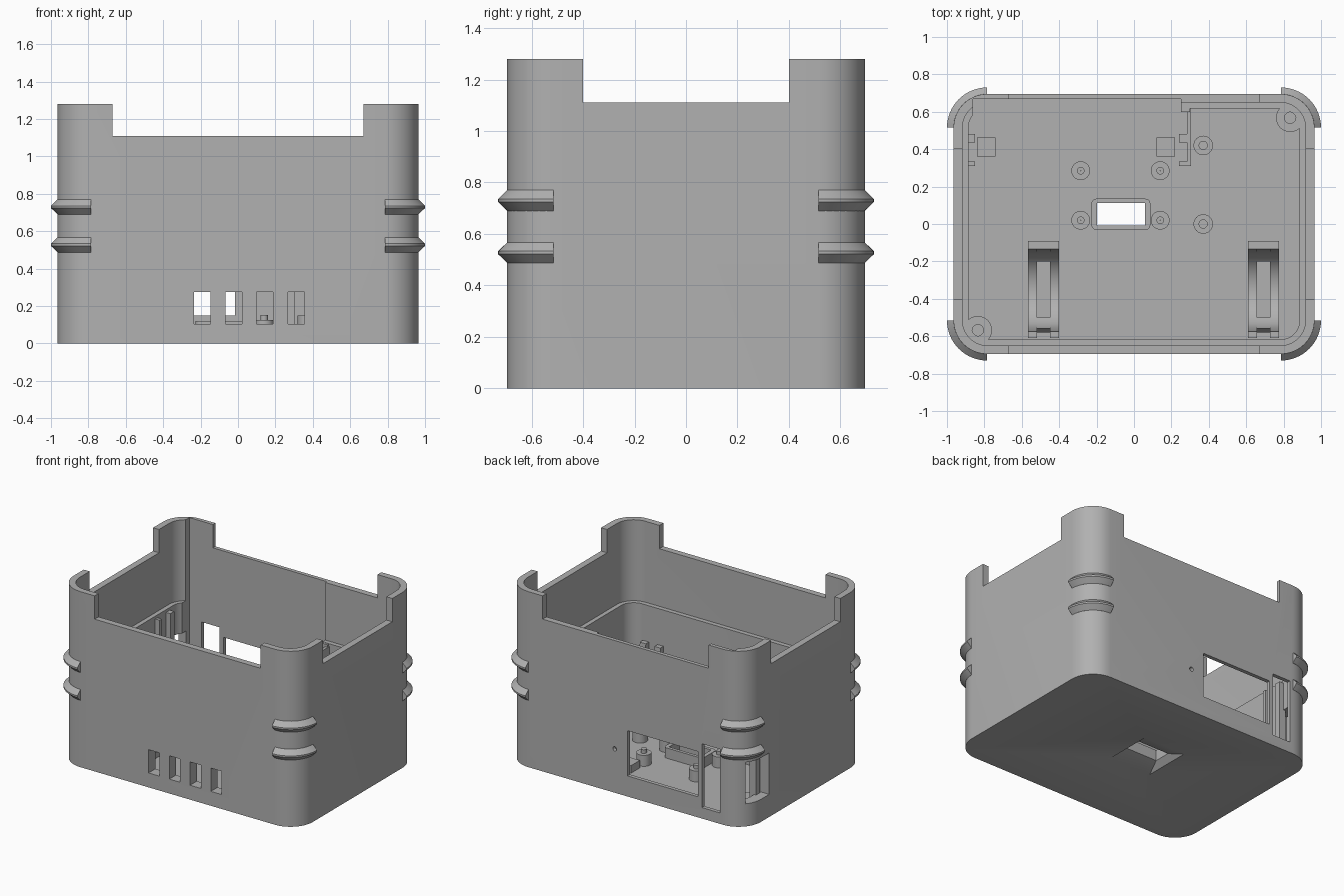
import bpy, bmesh
from math import sin, cos, pi, sqrt

cube = bpy.data.objects.get("Cube")
if cube:
    bpy.data.objects.remove(cube, do_unlink=True)

grey = bpy.data.materials.new("plain grey")
grey.use_nodes = True
COLOUR = (0.44, 0.44, 0.44, 1)
grey.diffuse_color = COLOUR
grey.node_tree.nodes["Principled BSDF"].inputs["Base Color"].default_value = COLOUR

FLOOR, LEDGE, RIM, TOP = 0.045, 0.69, 1.11, 1.28
CX, CY, R = 0.785, 0.515, 0.18      # corner arc centre and radius


def loft(name, rings, closed=False):
    """Skin equal-length rings of points; cap the ends unless closed."""
    bm = bmesh.new()
    vs = [[bm.verts.new(p) for p in ring] for ring in rings]
    n = len(vs[0])
    pairs = list(zip(vs, vs[1:])) + ([(vs[-1], vs[0])] if closed else [])
    for a, b in pairs:
        for i in range(n):
            j = (i + 1) % n
            bm.faces.new((a[i], a[j], b[j], b[i]))
    if not closed:
        bm.faces.new(vs[0][::-1])
        bm.faces.new(vs[-1])
    bmesh.ops.recalc_face_normals(bm, faces=bm.faces)
    me = bpy.data.meshes.new(name)
    bm.to_mesh(me)
    bm.free()
    me.materials.append(grey)
    ob = bpy.data.objects.new(name, me)
    bpy.context.collection.objects.link(ob)
    return ob


def rect(x0, x1, y0, y1, z):
    return [(x0, y0, z), (x1, y0, z), (x1, y1, z), (x0, y1, z)]


def box(name, x0, x1, y0, y1, z0, z1):
    return loft(name, [rect(x0, x1, y0, y1, z0), rect(x0, x1, y0, y1, z1)])


def rounded(name, hx, hy, r, z0, z1, cx=0, cy=0, steps=10):
    """Upright prism with rounded corners."""
    def ring(z):
        pts = []
        for q, (sx, sy) in enumerate([(1, 1), (-1, 1), (-1, -1), (1, -1)]):
            for k in range(steps + 1):
                a = (q + k / steps) * pi / 2
                pts.append((cx + sx * (hx - r) + r * cos(a),
                            cy + sy * (hy - r) + r * sin(a), z))
        return pts
    return loft(name, [ring(z0), ring(z1)])


def turn(name, profile, x, y, start=0, sweep=2 * pi, steps=32):
    """Sweep an (r, z) profile about an upright axis."""
    full = sweep > 6
    count = steps if full else steps + 1
    rings = []
    for k in range(count):
        a = start + sweep * k / steps
        rings.append([(x + r * cos(a), y + r * sin(a), z) for r, z in profile])
    return loft(name, rings, full)


def tube(name, x, y, r, hole, z0, z1):
    return turn(name, [(hole, z0), (r, z0), (r, z1), (hole, z1)], x, y)


def cut(target, cutter):
    mod = target.modifiers.new("cut", "BOOLEAN")
    mod.operation, mod.solver, mod.object = "DIFFERENCE", "EXACT", cutter
    bpy.context.view_layer.objects.active = target
    bpy.ops.object.modifier_apply(modifier=mod.name)
    bpy.data.objects.remove(cutter, do_unlink=True)


# Shell: hollow rounded box with an inner ledge
shell = rounded("shell", CX + R, CY + R, R, 0, TOP)
cut(shell, rounded("c", 0.917, 0.65, 0.134, LEDGE, TOP + 0.2))
cut(shell, rounded("c", 0.885, 0.617, 0.1, FLOOR, LEDGE + 0.1))
# Thinned stretch of back wall
cut(shell, box("c", -0.86, 0.25, 0.45, 0.667, FLOOR, TOP + 0.2))
# Lowered rims between the corner towers
cut(shell, box("c", -0.67, 0.67, -1, 1, RIM, TOP + 0.2))
cut(shell, box("c", -1.2, 1.2, -0.4, 0.4, RIM, TOP + 0.2))
# Four front slots
for i in range(4):
    x = -0.235 + 0.1675 * i
    cut(shell, box("c", x, x + 0.088, -0.8, -0.5, 0.105, 0.275))
# Back window, back slot, side slot, small round hole
cut(shell, box("c", -0.585, -0.015, 0.55, 0.8, 0.15, 0.48))
cut(shell, box("c", -0.76, -0.615, 0.55, 0.8, 0.08, 0.545))
cut(shell, box("c", -1.1, -0.8, 0.42, 0.63, 0.165, 0.467))
hole = [[(0.088 + 0.016 * cos(k * pi / 8), y, 0.32 + 0.016 * sin(k * pi / 8))
         for k in range(16)] for y in (0.55, 0.8)]
cut(shell, loft("c", hole))
# Floor opening, flared underneath, with a raised rim inside
HX, HY = -0.07, 0.052


def flare(hx, hy, z):
    return rect(HX - hx, HX + hx, HY - hy, HY + hy, z)


cut(shell, loft("c", [flare(0.17, 0.18, -0.002), flare(0.128, 0.06, 0.041)]))
cut(shell, loft("c", [flare(0.128, 0.06, 0.03), flare(0.128, 0.06, 0.2)]))
floor_rim = rounded("floor_opening_rim", 0.157, 0.083, 0.025, 0.041, 0.12, HX, HY)
cut(floor_rim, loft("c", [flare(0.128, 0.06, 0), flare(0.128, 0.06, 0.2)]))

# Pairs of ribs wrapped round each corner
for q, (sx, sy) in enumerate([(1, 1), (-1, 1), (-1, -1), (1, -1)]):
    for z in (0.527, 0.73):
        prof = [(R - 0.006, z - 0.04), (R, z - 0.04), (R + 0.035, z - 0.006),
                (R + 0.035, z + 0.006), (R, z + 0.04), (R - 0.006, z + 0.04)]
        turn("corner_rib", prof, sx * CX, sy * CY, q * pi / 2, pi / 2, 16)

# Screw posts in two opposite corners
for s in (1, -1):
    tube("screw_post", s * 0.835, s * 0.568, 0.076, 0.03, 0.03, LEDGE - 0.002)

# Board standoffs: four with pins, two taller with holes
for x in (-0.285, 0.14):
    for y in (0.02, 0.285):
        tube("standoff", x, y, 0.05, 0.018, 0.03, 0.125)
        tube("standoff_pin", x, y, 0.02, 0.001, 0.03, 0.152)
for y in (0, 0.42):
    tube("tall_standoff", 0.37, y, 0.052, 0.022, 0.03, 0.15)

# Board guides: upright ribs and low support pads
box("guide_wall", 0.283, 0.305, 0.31, 0.63, 0.03, 0.67)
box("guide_wall_foot", 0.25, 0.3, 0.6, 0.66, 0.03, LEDGE - 0.002)
for x0, x1 in ((-0.9, -0.85), (0.24, 0.29)):
    for y0, y1 in ((0.31, 0.335), (0.435, 0.48)):
        box("guide_rib", x0, x1, y0, y1, 0.03, 0.67)
for x in (-0.84, 0.12):
    box("support_pad", x, x + 0.1, 0.36, 0.462, 0.03, 0.1)

# Curved cradles near the front wall
MID, RAD, AXIS = -0.35, 0.215, 0.3


def arc(y0, y1, steps=14):
    pts = []
    for k in range(steps + 1):
        y = y0 + (y1 - y0) * k / steps
        pts.append((y, AXIS - sqrt(max(0, RAD ** 2 - (y - MID) ** 2))))
    return pts


def slab(name, x0, x1, outline):
    return loft(name, [[(x, y, z) for y, z in outline] for x in (x0, x1)])


for x in (-0.483, 0.692):
    for x0, x1 in ((x - 0.083, x - 0.035), (x + 0.035, x + 0.083)):
        slab("cradle_arm", x0, x1, [(-0.61, 0.03), (-0.61, 0.43), (-0.575, 0.43)]
             + arc(MID - RAD, MID + RAD, 28) + [(-0.09, AXIS), (-0.09, 0.03)])
    slab("cradle_back", x - 0.035, x + 0.035, [(-0.2, 0.03)]
         + arc(-0.2, MID + RAD) + [(-0.09, AXIS), (-0.09, 0.03)])
    slab("cradle_front", x - 0.035, x + 0.035, [(-0.58, 0.03), (-0.58, 0.22)]
         + arc(-0.56, -0.5) + [(-0.5, 0.03)])

# Smooth curved walls, keep hard edges
for ob in bpy.context.scene.objects:
    if ob.type == "MESH":
        bpy.ops.object.select_all(action="DESELECT")
        ob.select_set(True)
        bpy.context.view_layer.objects.active = ob
        bpy.ops.object.shade_smooth_by_angle(angle=pi / 6)
